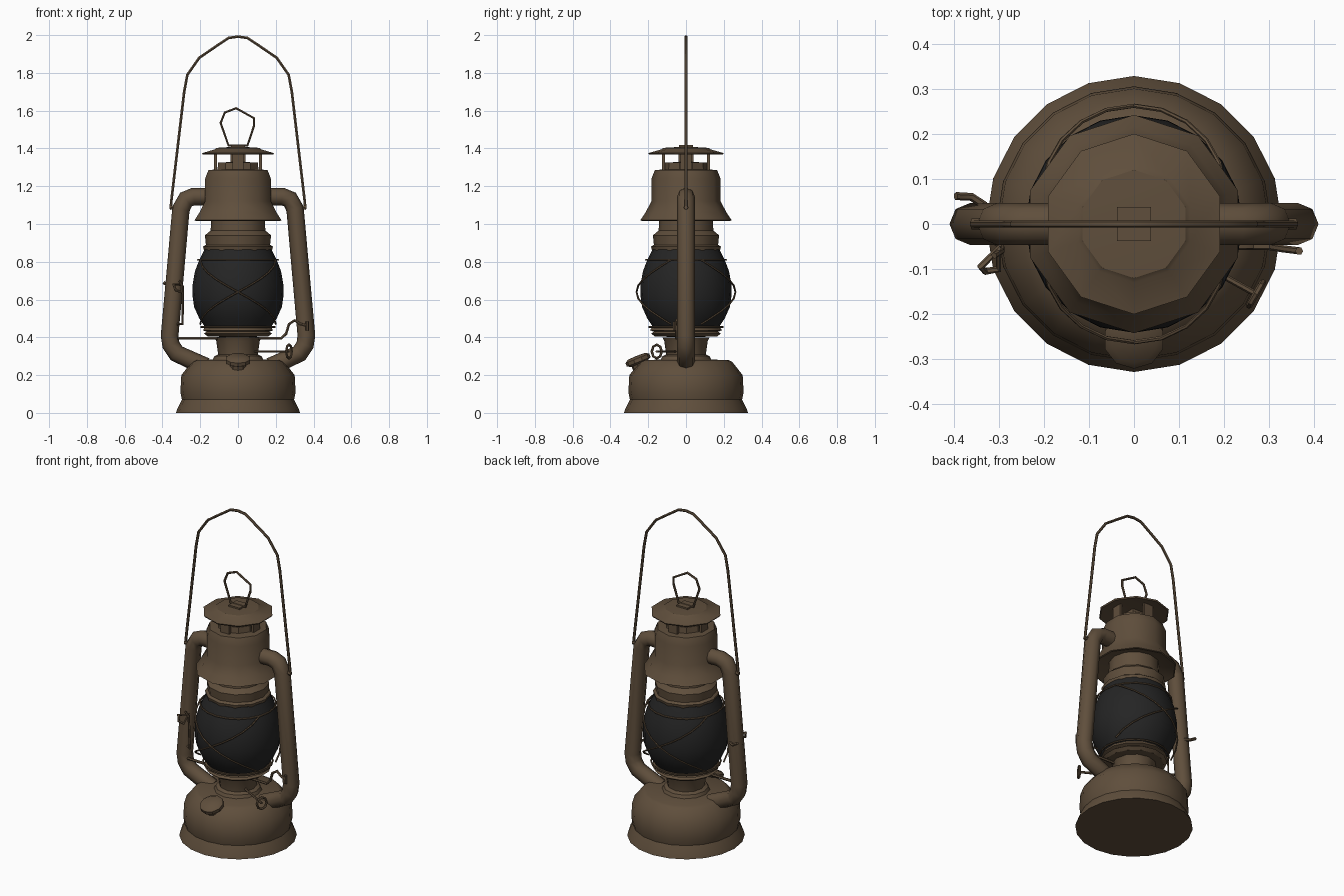
import bpy, bmesh, math
from mathutils import Vector

if "Cube" in bpy.data.objects:
    bpy.data.objects.remove(bpy.data.objects["Cube"])


def material(name, col):
    m = bpy.data.materials.new(name)
    m.diffuse_color = (*col, 1)
    m.use_nodes = True
    m.node_tree.nodes["Principled BSDF"].inputs["Base Color"].default_value = m.diffuse_color
    return m


BROWN = material("aged_brown_metal", (0.115, 0.077, 0.045))
DARK = material("smoked_glass", (0.018, 0.018, 0.018))


def finish(ob, mat, angle=35):
    ob.data.materials.clear()
    ob.data.materials.append(mat)
    bpy.ops.object.select_all(action='DESELECT')
    ob.select_set(True)
    bpy.context.view_layer.objects.active = ob
    bpy.ops.object.shade_smooth_by_angle(angle=math.radians(angle))
    return ob


def lathe(name, profile, segs, mat=BROWN, angle=35):
    """Turn (radius, z) pairs around z; radius 0 makes a pole."""
    bm = bmesh.new()
    rings = []
    for r, z in profile:
        if r == 0:
            rings.append([bm.verts.new((0, 0, z))] * segs)
        else:
            rings.append([bm.verts.new((r * math.sin(2 * math.pi * i / segs),
                                        r * math.cos(2 * math.pi * i / segs), z))
                          for i in range(segs)])
    for a, b in zip(rings, rings[1:]):
        for i in range(segs):
            j = (i + 1) % segs
            bm.faces.new(list(dict.fromkeys((a[i], a[j], b[j], b[i]))))
    bmesh.ops.recalc_face_normals(bm, faces=bm.faces)
    me = bpy.data.meshes.new(name)
    bm.to_mesh(me)
    bm.free()
    ob = bpy.data.objects.new(name, me)
    bpy.context.collection.objects.link(ob)
    return finish(ob, mat, angle)


def wire(name, pts, r=0.007, res=1, closed=False, angle=35):
    """Round bar along a polyline, turned into a mesh."""
    cu = bpy.data.curves.new(name, 'CURVE')
    cu.dimensions = '3D'
    cu.bevel_depth, cu.bevel_resolution, cu.use_fill_caps = r, res, True
    sp = cu.splines.new('POLY')
    sp.points.add(len(pts) - 1)
    for p, co in zip(sp.points, pts):
        p.co = (*co, 1)
    sp.use_cyclic_u = closed
    ob = bpy.data.objects.new(name, cu)
    bpy.context.collection.objects.link(ob)
    bpy.ops.object.select_all(action='DESELECT')
    ob.select_set(True)
    bpy.context.view_layer.objects.active = ob
    bpy.ops.object.convert(target='MESH')
    return finish(bpy.context.object, BROWN, angle)


def box(name, loc, size):
    bpy.ops.mesh.primitive_cube_add(size=1, location=loc)
    ob = bpy.context.object
    ob.name, ob.scale = name, size
    return finish(ob, BROWN)


# fuel tank and burner neck
lathe("fuel_tank", [(0, 0), (0.328, 0), (0.322, 0.02), (0.297, 0.07), (0.305, 0.11),
                    (0.30, 0.20), (0.245, 0.27), (0.225, 0.28), (0, 0.285)], 20)
lathe("burner_neck", [(0, 0.27), (0.135, 0.28), (0.125, 0.30), (0.105, 0.31), (0.115, 0.38),
                      (0.125, 0.40), (0, 0.40)], 12)
lathe("globe_plate", [(0, 0.40), (0.165, 0.405), (0.185, 0.42), (0.17, 0.43), (0.19, 0.437),
                      (0.18, 0.455), (0, 0.455)], 14)

# glass globe and the collar above it
lathe("glass_globe", [(0, 0.44), (0.165, 0.44), (0.205, 0.50), (0.232, 0.56), (0.241, 0.62),
                      (0.24, 0.68), (0.228, 0.75), (0.205, 0.81), (0.178, 0.865), (0, 0.87)],
      20, DARK, 50)
lathe("globe_collar", [(0, 0.86), (0.18, 0.86), (0.185, 0.88), (0.17, 0.89), (0.175, 0.94),
                       (0.145, 0.965), (0.14, 1.06), (0, 1.06)], 12)

# flared hood, open underneath
lathe("hood", [(0, 1.055), (0.155, 1.05), (0.236, 1.017), (0.242, 1.02), (0.215, 1.06),
               (0.183, 1.12), (0.183, 1.24), (0.165, 1.285), (0.11, 1.29), (0, 1.29)], 10)

# vented chimney: low ring, core, posts, cap
lathe("chimney_ring", [(0, 1.28), (0.115, 1.28), (0.11, 1.325), (0, 1.33)], 10)
box("chimney_core", (0, 0, 1.35), (0.08, 0.08, 0.09))
for k in range(4):
    a = k * math.pi / 2
    post = box("chimney_post", (0.12 * math.cos(a), 0.12 * math.sin(a), 1.33), (0.016, 0.06, 0.11))
    post.rotation_euler.z = a
lathe("chimney_cap", [(0, 1.375), (0.12, 1.38), (0.195, 1.367), (0.20, 1.375), (0.13, 1.395),
                      (0.12, 1.403), (0, 1.41)], 10)
box("lift_ring_base", (0, 0, 1.41), (0.075, 0.075, 0.014))
wire("lift_ring", [(x, 0, z) for x, z in
                   [(-0.05, 1.415), (-0.092, 1.535), (-0.07, 1.59), (-0.01, 1.613), (0.085, 1.56),
                    (0.085, 1.52), (0.05, 1.415)]], 0.007, closed=True)

# side air tubes and bail ears, mirrored
tube = [(0.14, 1.145), (0.235, 1.145), (0.275, 1.13), (0.302, 1.08), (0.362, 0.41),
        (0.355, 0.36), (0.325, 0.315), (0.25, 0.28), (0.17, 0.245)]
for side, s in (("left", -1), ("right", 1)):
    wire(side + "_air_tube", [(s * x, 0, z) for x, z in tube], 0.047, 2, angle=50)
    wire(side + "_bail_ear", [(s * 0.28, 0, 1.10), (s * 0.36, 0, 1.085)], 0.012)

# carrying bail
half = [(0.357, 1.08), (0.352, 1.13), (0.285, 1.70), (0.268, 1.79), (0.205, 1.88),
        (0.11, 1.945), (0.05, 1.985)]
wire("carrying_bail", [(-x, 0, z) for x, z in half] + [(0, 0, 1.992)] +
     [(x, 0, z) for x, z in reversed(half)], 0.008)


# crossed guard wires on the front and the back of the globe
def guard(t, slope, face):
    z = 0.64 + slope * 0.17 * t
    r = 0.262 - 1.6 * (z - 0.64) ** 2
    a = math.radians(68) * t
    return (r * math.sin(a), face * r * math.cos(a), z)


for face in (-1, 1):
    for slope in (-1, 1):
        wire("guard_wire", [guard(i / 5, slope, face) for i in range(-5, 6)], 0.005)
for name, r, z in (("upper_guard_ring", 0.212, 0.81), ("lower_guard_ring", 0.195, 0.455)):
    wire(name, [(r * math.cos(i * math.pi / 10), r * math.sin(i * math.pi / 10), z)
                for i in range(20)], 0.005, closed=True)

# filler cap on the shoulder, tilted forward
cap = lathe("filler_cap", [(0, -0.06), (0.045, -0.06), (0.045, -0.01), (0.068, 0.0),
                           (0.068, 0.02), (0.05, 0.032), (0, 0.034)], 10)
cap.location = (0, -0.25, 0.27)
cap.rotation_euler.x = math.radians(22)

# wick knob: shaft and bent wire loop
wire("wick_shaft", [(0.08, -0.05, 0.325), (0.27, -0.155, 0.325)], 0.007)
d = Vector((0.5, 0.87, 0)).normalized()
wire("wick_knob", [Vector((0.27, -0.155, 0.325)) + d * 0.03 * math.cos(i * math.pi / 4) +
                   Vector((0, 0, 0.036 * math.sin(i * math.pi / 4))) for i in range(8)],
     0.007, closed=True)

# globe lifter: cross rod with a hooked end, and its lever on the left
wire("lifter_rod", [(-0.32, -0.03, 0.395), (0.23, -0.05, 0.395), (0.255, -0.05, 0.42),
                    (0.27, -0.05, 0.47), (0.30, -0.05, 0.49), (0.33, -0.055, 0.47),
                    (0.37, -0.06, 0.46)], 0.008)
wire("lifter_end", [(0.366, -0.06, 0.435), (0.366, -0.06, 0.485)], 0.009)
wire("lever_wire", [(-0.32, -0.03, 0.47), (-0.293, -0.05, 0.47), (-0.293, -0.06, 0.67),
                    (-0.31, -0.07, 0.70)], 0.007)
wire("lever_loop", [(-0.30, -0.055, 0.68), (-0.34, -0.095, 0.68), (-0.33, -0.105, 0.65),
                    (-0.30, -0.10, 0.64)], 0.008, closed=True)
wire("rear_hook", [(-0.33, 0.04, 0.67), (-0.36, 0.06, 0.67), (-0.395, 0.062, 0.69)], 0.009)
